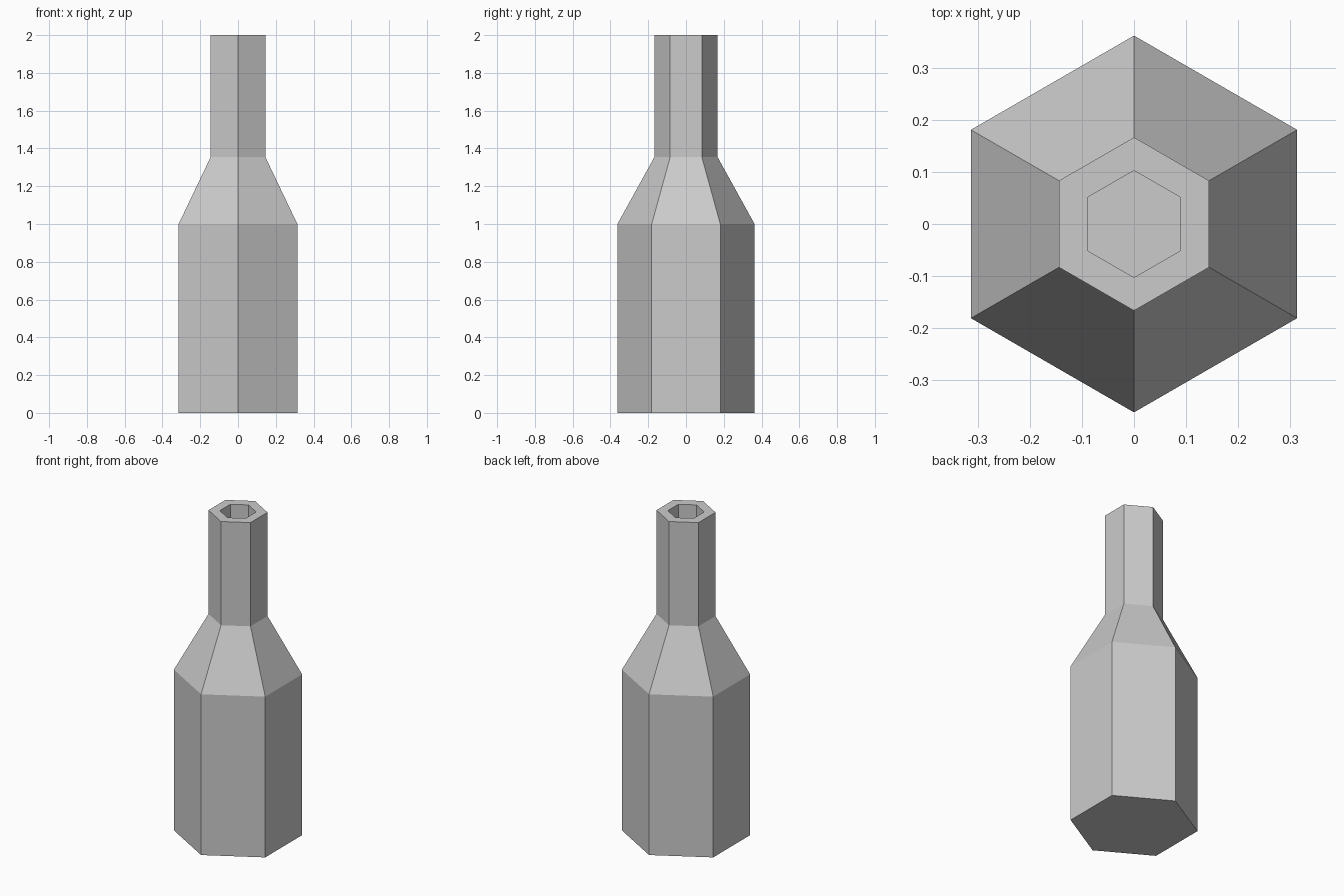
import bpy
import bmesh
from math import sin, cos, pi

cube = bpy.data.objects.get("Cube")
if cube:
    bpy.data.objects.remove(cube, do_unlink=True)

SIDES = 6

# Single grey material
grey = bpy.data.materials.new("light_grey")
grey.use_nodes = True
colour = (0.6, 0.6, 0.6, 1.0)
grey.diffuse_color = colour
grey.node_tree.nodes["Principled BSDF"].inputs["Base Color"].default_value = colour

# Bottle profile (radius, height): body, shoulder, neck, rim, then bore
profile = [(0.363, 0), (0.363, 1.0), (0.167, 1.355), (0.167, 2.0),
           (0.103, 2.0), (0.103, 1.5)]


def ring(bm, radius, z):
    angles = [pi / 2 + 2 * pi * i / SIDES for i in range(SIDES)]
    return [bm.verts.new((radius * cos(a), radius * sin(a), z)) for a in angles]


bm = bmesh.new()
rings = [ring(bm, r, z) for r, z in profile]
for low, high in zip(rings, rings[1:]):
    for i in range(SIDES):
        j = (i + 1) % SIDES
        bm.faces.new((low[i], low[j], high[j], high[i]))

# Base and bore floor
bm.faces.new(rings[0][::-1])
bm.faces.new(rings[-1])
bmesh.ops.recalc_face_normals(bm, faces=bm.faces)

mesh = bpy.data.meshes.new("bottle")
bm.to_mesh(mesh)
bm.free()
mesh.materials.append(grey)
bottle = bpy.data.objects.new("bottle", mesh)
bpy.context.collection.objects.link(bottle)
